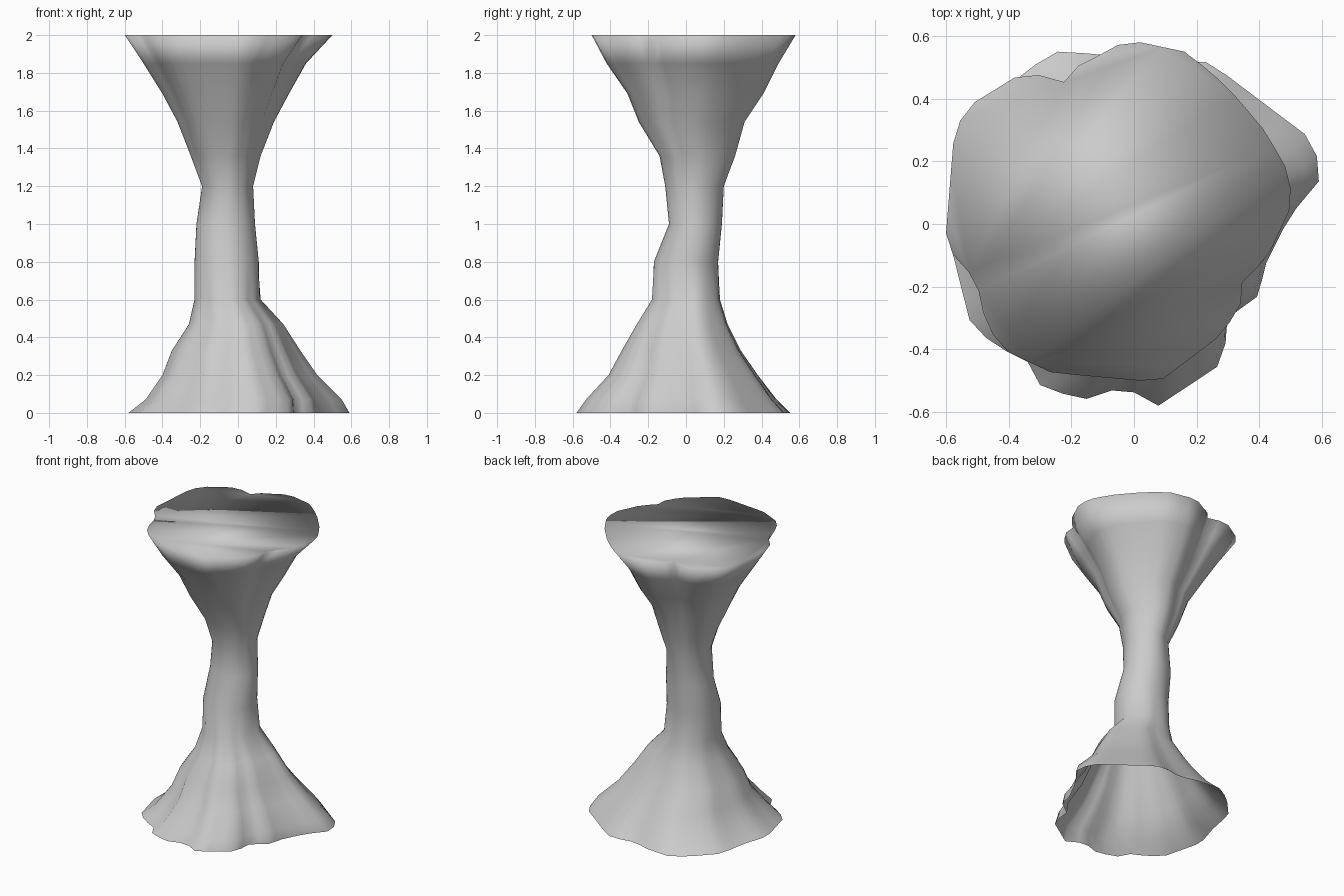
import bpy
import bmesh
import math
from mathutils import Vector

cube = bpy.data.objects.get("Cube")
if cube:
    bpy.data.objects.remove(cube, do_unlink=True)

SIDES = 48

# Flared foot and flat crown, as plan outlines running anticlockwise
FOOT = [(-.58, -.05), (-.51, -.33), (-.41, -.4), (-.33, -.44), (-.3, -.51), (-.17, -.56),
        (-.09, -.55), (-.04, -.51), (.08, -.58), (.29, -.44), (.3, -.3), (.41, -.22),
        (.41, -.15), (.5, .03), (.59, .13), (.58, .26), (.29, .48), (.21, .53),
        (.05, .5), (-.08, .54), (-.25, .55), (-.36, .47), (-.49, .33), (-.52, .15)]
CROWN = [(-.6, -.07), (-.5, -.18), (-.47, -.32), (-.41, -.4), (-.26, -.47), (.08, -.5),
         (.28, -.35), (.34, -.26), (.35, -.14), (.41, -.14), (.5, .05), (.5, .15),
         (.42, .29), (.3, .43), (.17, .54), (-.02, .58), (-.09, .54), (-.19, .49),
         (-.24, .42), (-.33, .49), (-.51, .38), (-.57, .3)]

# Height, then the left/right and front/back limits of the rock there
LEVELS = [(0, -.58, .59, -.58, .55), (.07, -.49, .55, -.53, .48),
          (.2, -.4, .42, -.41, .38), (.33, -.35, .33, -.34, .29),
          (.47, -.26, .24, -.26, .22), (.6, -.23, .12, -.18, .18),
          (.8, -.23, .11, -.17, .17), (1, -.22, .09, -.09, .19),
          (1.2, -.19, .08, -.11, .2), (1.36, -.25, .12, -.14, .26),
          (1.54, -.32, .19, -.25, .31), (1.69, -.4, .27, -.31, .41),
          (1.85, -.5, .36, -.42, .49), (2, -.6, .5, -.5, .58)]


def fit(points, x0, x1, y0, y1):
    """Stretch plan points to exact limits."""
    xs = [p.x for p in points]
    ys = [p.y for p in points]

    def remap(v, values, lo, hi):
        return lo + (v - min(values)) / (max(values) - min(values)) * (hi - lo)

    return [Vector((remap(p.x, xs, x0, x1), remap(p.y, ys, y0, y1))) for p in points]


def directions():
    return [Vector((math.cos(t), math.sin(t)))
            for t in (math.tau * i / SIDES for i in range(SIDES))]


def resample(outline):
    """Cut an outline by evenly spaced rays from its middle."""
    pts = fit([Vector(p) for p in outline], -1, 1, -1, 1)
    result = []
    for d in directions():
        best = 0
        for a, b in zip(pts, pts[1:] + pts[:1]):
            edge = b - a
            det = d.cross(edge)
            if abs(det) < 1e-9:
                continue
            dist = a.cross(edge) / det
            along = a.cross(d) / det
            if dist > 0 and -1e-6 <= along <= 1 + 1e-6:
                best = max(best, dist)
        result.append(d * best)
    return result


foot, crown, round_stem = resample(FOOT), resample(CROWN), directions()

# Stack of rings: foot outline melts into a round stem, then into the crown
bm = bmesh.new()
rings = []
for z, *limits in LEVELS:
    wf = max(0, 1 - z / .7) ** .6
    wc = max(0, (z - 1.1) / .9) ** .6
    plan = [f * wf + c * wc + r * (1 - wf - wc)
            for f, c, r in zip(foot, crown, round_stem)]
    rings.append([bm.verts.new((p.x, p.y, z)) for p in fit(plan, *limits)])

for low, high in zip(rings, rings[1:]):
    for i in range(SIDES):
        j = (i + 1) % SIDES
        bm.faces.new((low[i], low[j], high[j], high[i]))

# Flat crown in two halves; the underside stays open
top = rings[-1]
a, b = SIDES // 14, SIDES // 2 + SIDES // 14
bm.faces.new(top[a:b + 1])
bm.faces.new(top[b:] + top[:a + 1])
for face in bm.faces:
    face.smooth = True

mesh = bpy.data.meshes.new("rock_column")
bm.to_mesh(mesh)
bm.free()
rock = bpy.data.objects.new("rock_column", mesh)
bpy.context.collection.objects.link(rock)

# Stone colour
stone = bpy.data.materials.new("grey_stone")
stone.use_nodes = True
colour = (.6, .6, .6, 1)
stone.diffuse_color = colour
stone.node_tree.nodes["Principled BSDF"].inputs["Base Color"].default_value = colour
mesh.materials.append(stone)
